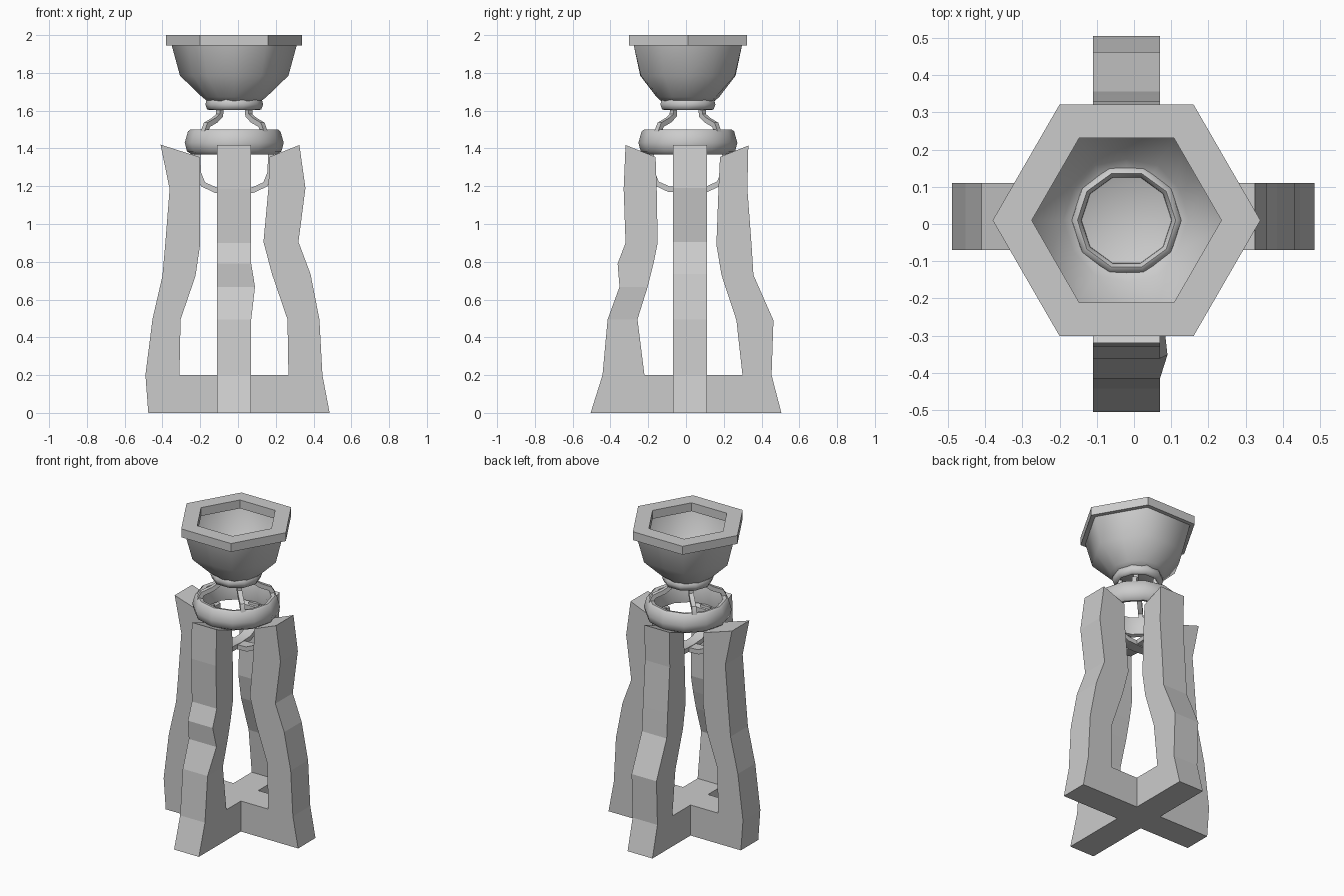
import bpy, bmesh, math
from mathutils import Vector

if "Cube" in bpy.data.objects:
    bpy.data.objects.remove(bpy.data.objects["Cube"])

CX, CY = -0.02, 0.01          # axis of the cup and rings
A, B = (-0.11, 0.07), (-0.07, 0.11)   # arm widths: x range of y arms, y range of x arms


def make(name, rings, smooth=None, caps=True, closed=False):
    """Skin a list of equal-length vertex rings."""
    bm = bmesh.new()
    vs = [[bm.verts.new(p) for p in r] for r in rings]
    n = len(vs[0])
    for k in range(len(vs) if closed else len(vs) - 1):
        a, b = vs[k], vs[(k + 1) % len(vs)]
        for i in range(n):
            j = (i + 1) % n
            bm.faces.new((a[i], a[j], b[j], b[i]))
    if caps and not closed:
        bm.faces.new(vs[0])
        if caps != 'start':
            bm.faces.new(vs[-1])
    bmesh.ops.recalc_face_normals(bm, faces=bm.faces)
    me = bpy.data.meshes.new(name)
    bm.to_mesh(me)
    bm.free()
    ob = bpy.data.objects.new(name, me)
    bpy.context.collection.objects.link(ob)
    if smooth:
        bpy.ops.object.select_all(action='DESELECT')
        ob.select_set(True)
        bpy.context.view_layer.objects.active = ob
        bpy.ops.object.shade_smooth_by_angle(angle=math.radians(smooth))
    return ob


def circle(r, z, n, hexness=0.0):
    """Ring of n points; hexness 1 pulls edge midpoints onto a hexagon (n = 12)."""
    out = []
    for i in range(n):
        t = 2 * math.pi * i / n
        q = r * (1 - hexness * (1 - math.cos(math.pi / 6))) if i % 2 else r
        out.append((CX + q * math.cos(t), CY + q * math.sin(t), z))
    return out


def sweep(name, path, side, width, thick):
    """Rectangular bar along a path lying in a vertical plane."""
    path, side = [Vector(p) for p in path], Vector(side).normalized()
    rings = []
    for i, p in enumerate(path):
        t = (path[min(i + 1, len(path) - 1)] - path[max(i - 1, 0)]).normalized()
        u, s = t.cross(side) * thick / 2, side * width / 2
        rings.append([p + u + s, p + u - s, p - u - s, p - u + s])
    return make(name, rings, smooth=40)


# cross base with slanted arm ends
def cross(z, l, r, f, b):
    (x0, x1), (y0, y1) = A, B
    return [(x, y, z) for x, y in (
        (x0, f), (x1, f), (x1, y0), (r, y0), (r, y1), (x1, y1),
        (x1, b), (x0, b), (x0, y1), (l, y1), (l, y0), (x0, y0))]


make("cross_base", [cross(0, -.475, .485, -.505, .505),
                    cross(.2, -.49, .447, -.442, .453)])

# crooked legs: (height, outer, inner, optional bulge), top is slanted inward
legs = {
    "left_leg": ('x', [(.2, -.49, -.31), (.495, -.453, -.304), (.725, -.40, -.225),
                       (.895, -.385, -.20), (1.185, -.362, -.20), (1.42, -.41, -.205)]),
    "right_leg": ('x', [(.2, .447, .267), (.495, .431, .262), (.735, .384, .18),
                        (.905, .32, .135), (1.19, .357, .161), (1.418, .325, .167)]),
    "front_leg": ('y', [(.2, -.442, -.22), (.495, -.415, -.257), (.667, -.352, -.203, .02),
                        (.79, -.362, -.172), (.9, -.32, -.15), (1.185, -.33, -.155),
                        (1.418, -.32, -.161)]),
    "back_leg": ('y', [(.2, .453, .299), (.49, .463, .267), (.73, .357, .188),
                       (.89, .347, .161), (1.185, .325, .172), (1.415, .33, .18)]),
}
for name, (axis, rows) in legs.items():
    rings = []
    for k, row in enumerate(rows):
        z, o, i = row[:3]
        bulge = row[3] if len(row) > 3 else 0
        zi = 1.355 if k == len(rows) - 1 else z
        if axis == 'x':
            rings.append([(o, B[0], z), (o, B[1], z), (i, B[1], zi), (i, B[0], zi)])
        else:
            rings.append([(A[0], o, z), (A[1] + bulge, o, z), (A[1], i, zi), (A[0], i, zi)])
    make(name, rings)

# holding ring resting on the legs
make("holding_ring", [circle(r, z, 12) for r, z in (
    (.225, 1.368), (.25, 1.385), (.262, 1.43), (.245, 1.49), (.232, 1.5),
    (.21, 1.495), (.195, 1.44), (.20, 1.375))], smooth=50, closed=True)

# crossed straps hanging below the ring
curve = [(-.195, 1.37), (-.19, 1.27), (-.165, 1.21), (-.10, 1.18), (0, 1.175),
         (.10, 1.18), (.165, 1.21), (.19, 1.27), (.195, 1.37)]
sweep("strap_x", [(CX + r, CY, z) for r, z in curve], (0, 1, 0), .07, .03)
sweep("strap_y", [(CX, CY + r, z + .004) for r, z in curve], (1, 0, 0), .07, .03)

# four bent struts between the ring and the cup neck
for k in range(4):
    t = math.pi / 4 + k * math.pi / 2
    c, s = math.cos(t), math.sin(t)
    sweep(f"strut_{k + 1}", [(CX + r * c, CY + r * s, z) for r, z in (
        (.105, 1.63), (.11, 1.575), (.145, 1.55), (.205, 1.525), (.222, 1.49), (.215, 1.43))],
        (-s, c, 0), .028, .028)

# neck ring, decagonal
make("neck_ring", [circle(r, z, 10) for r, z in (
    (.125, 1.603), (.143, 1.606), (.153, 1.632), (.146, 1.66), (.132, 1.667),
    (.122, 1.655), (.118, 1.615))], smooth=60, closed=True)

# bowl: hexagonal mouth easing into a round floor
make("bowl", [circle(*a) for a in (
    (.135, 1.645, 12, 0), (.17, 1.672, 12, .2), (.287, 1.785, 12, .9),
    (.332, 1.95, 12, 1))], smooth=60, caps='start')

# hexagonal rim
make("rim", [circle(r, z, 6) for r, z in (
    (.36, 1.945), (.36, 2.0), (.255, 2.0), (.255, 1.945))], closed=True)
